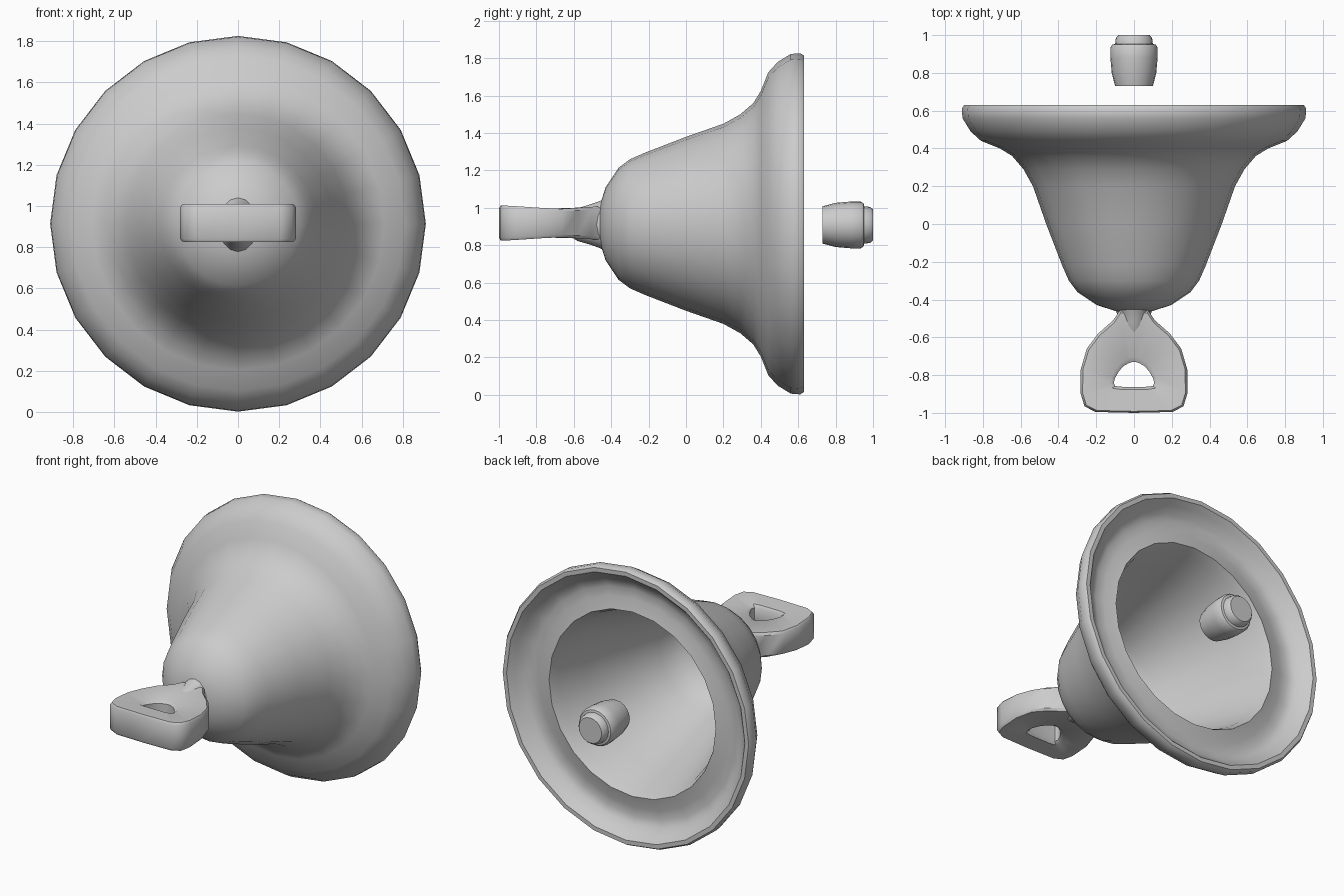
import bpy, bmesh, math

if "Cube" in bpy.data.objects:
    bpy.data.objects.remove(bpy.data.objects["Cube"])

CZ = 0.914   # height of the bell axis
SEG = 24


def make(name, rings, wrap=False, angle=40):
    """Skin a list of closed point rings; wrap joins the last ring to the first."""
    bm = bmesh.new()
    vs = [[bm.verts.new(p) for p in ring] for ring in rings]
    pairs = list(zip(vs, vs[1:])) + ([(vs[-1], vs[0])] if wrap else [])
    for a, b in pairs:
        n = len(a)
        for i in range(n):
            j = (i + 1) % n
            bm.faces.new((a[i], a[j], b[j], b[i]))
    bmesh.ops.remove_doubles(bm, verts=bm.verts, dist=1e-5)
    bmesh.ops.recalc_face_normals(bm, faces=bm.faces)
    me = bpy.data.meshes.new(name)
    bm.to_mesh(me)
    bm.free()
    ob = bpy.data.objects.new(name, me)
    bpy.context.collection.objects.link(ob)
    bpy.ops.object.select_all(action='DESELECT')
    ob.select_set(True)
    bpy.context.view_layer.objects.active = ob
    bpy.ops.object.shade_smooth_by_angle(angle=math.radians(angle))
    return ob


def lathe(name, profile, cz=CZ, sx=1.0, seg=SEG, angle=40):
    """Revolve (y, radius) points around the bell axis."""
    rings = [[(sx * r * math.sin(2 * math.pi * i / seg), y,
               cz + r * math.cos(2 * math.pi * i / seg)) for i in range(seg)]
             for y, r in profile]
    return make(name, rings, angle=angle)


# Bell shell: outside from crown to rim, then groove, raised inner lip and cavity
outer = [(-0.465, 0), (-0.46, 0.10), (-0.43, 0.195), (-0.36, 0.30), (-0.30, 0.345),
         (-0.22, 0.38), (0, 0.465), (0.2, 0.535), (0.29, 0.585), (0.36, 0.645),
         (0.40, 0.71), (0.44, 0.81), (0.49, 0.865), (0.56, 0.908), (0.61, 0.912), (0.63, 0.90)]
inner = [(0.63, 0.872), (0.595, 0.84), (0.55, 0.80), (0.535, 0.75), (0.54, 0.69),
         (0.56, 0.61), (0.50, 0.583), (0.30, 0.532), (0, 0.43), (-0.22, 0.35),
         (-0.29, 0.32), (-0.345, 0.28), (-0.412, 0.18), (-0.44, 0.09), (-0.445, 0)]
lathe("bell_shell", outer + inner)

# Clapper tip, a stepped barrel
lathe("clapper", [(0.73, 0), (0.73, 0.10), (0.80, 0.118), (0.88, 0.125), (0.935, 0.125),
                  (0.95, 0.115), (0.953, 0.10), (0.985, 0.096), (1.0, 0.083), (1.0, 0)],
      cz=0.908, seg=20)

# Neck flaring from the handle into the crown
lathe("handle_neck", [(-0.66, 0), (-0.64, 0.05), (-0.58, 0.088), (-0.52, 0.105),
                      (-0.47, 0.122), (-0.435, 0.138), (-0.435, 0)], cz=0.91,
      sx=0.75, seg=16, angle=60)

# Handle loop: matching half outlines of the outside and the hole, mirrored in x
out_half = [(0, -1), (0.205, -0.995), (0.262, -0.965), (0.282, -0.90), (0.282, -0.77),
            (0.25, -0.66), (0.19, -0.58), (0.11, -0.51), (0.075, -0.455), (0, -0.455)]
hole_half = [(0, -0.862), (0.06, -0.862), (0.10, -0.858), (0.107, -0.84), (0.10, -0.815),
             (0.08, -0.78), (0.055, -0.752), (0.03, -0.738), (0.015, -0.732), (0, -0.73)]


def mirror(half):
    return half + [(-x, y) for x, y in half[-2:0:-1]]


def thickness(y):
    return 0.075 + 0.018 * min(1, abs(y + 0.68) / 0.27)


# Cross-section: (blend from outside to hole, inset from full thickness)
section = [(0, 0.015), (0.06, 0), (0.9, 0.004), (1, 0.02)]
section = [(t, d, 1) for t, d in section] + [(t, d, -1) for t, d in reversed(section)]
rings = []
for (ox, oy), (hx, hy) in zip(mirror(out_half), mirror(hole_half)):
    ring = []
    for t, d, s in section:
        x, y = ox + (hx - ox) * t, oy + (hy - oy) * t
        ring.append((x, y, 0.918 + s * (thickness(y) - d)))
    rings.append(ring)
make("handle_loop", rings, wrap=True, angle=40)
